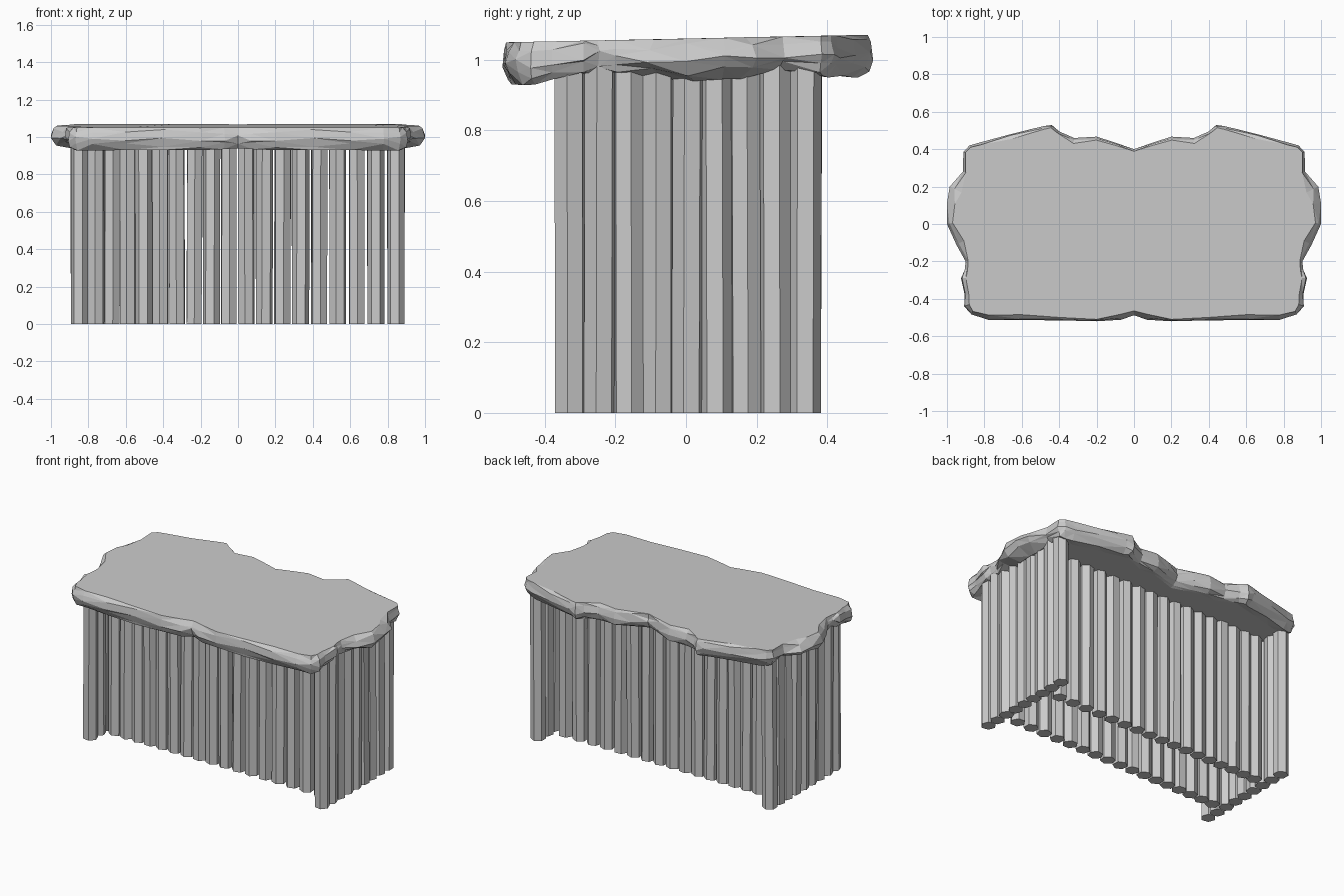
import bpy, bmesh, math, random
from mathutils import Vector

random.seed(4)
cube = bpy.data.objects.get("Cube")
if cube:
    bpy.data.objects.remove(cube)

stone = bpy.data.materials.new("pale grey")
stone.use_nodes = True
GREY = (0.6, 0.6, 0.6, 1)
stone.diffuse_color = GREY
stone.node_tree.nodes["Principled BSDF"].inputs["Base Color"].default_value = GREY


def add_object(name, bm):
    bmesh.ops.recalc_face_normals(bm, faces=bm.faces)
    mesh = bpy.data.meshes.new(name)
    bm.to_mesh(mesh)
    bm.free()
    mesh.materials.append(stone)
    obj = bpy.data.objects.new(name, mesh)
    bpy.context.collection.objects.link(obj)
    return obj


# Post walls: rows of six-sided posts, each turned a little differently
def post_row(name, spots, turns, top):
    bm = bmesh.new()
    for (x, y), turn in zip(spots, turns):
        lean = random.uniform(-.004, .004)
        base, cap = [[bm.verts.new((x + shift + .046 * math.cos(turn + k * math.tau / 6),
                                    y + shift + .046 * math.sin(turn + k * math.tau / 6), z))
                      for k in range(6)] for z, shift in ((0, 0), (top, lean))]
        bm.faces.new(base)
        bm.faces.new(cap)
        for k in range(6):
            j = (k + 1) % 6
            bm.faces.new((base[k], base[j], cap[j], cap[k]))
    add_object(name, bm)


long_xs = [-.76 + .084 * i + .0006 * i * i for i in range(17)]
side_ys = [-.328 + .083 * i for i in range(9)]
long_turns = [random.uniform(0, math.tau) for x in long_xs]
side_turns = [random.uniform(0, math.tau) for y in side_ys]
post_row("front_posts", [(x, -.187) for x in long_xs], long_turns, .965)
post_row("back_posts", [(x, .197) for x in long_xs], long_turns, .965)
post_row("left_posts", [(.845, y) for y in side_ys], side_turns, .985)
post_row("right_posts", [(-.848, y) for y in side_ys], side_turns, .985)

# Slab outline for the +x half, front to back: x, y, height of lower edge
outline = [(0, -.488, .94), (.07, -.512, .935), (.2, -.52, .93), (.4, -.515, .93),
           (.6, -.514, .93), (.78, -.512, .928), (.87, -.483, .928), (.908, -.44, .93),
           (.905, -.38, .945), (.925, -.29, .965), (.905, -.245, .98), (.9, -.2, .965),
           (.95, -.11, .945), (1, 0, .94), (1, .11, .945), (.985, .2, .945),
           (.915, .28, .972), (.912, .385, .965), (.88, .42, .955), (.82, .437, .95),
           (.66, .48, .955), (.49, .522, .95), (.44, .53, .95), (.4, .495, .955),
           (.32, .46, .96), (.2, .467, .955), (.1, .435, .96), (0, .4, .965)]


def inward(i):
    """Unit direction into the slab at an outline point."""
    a = outline[max(i - 1, 0)]
    b = outline[min(i + 1, len(outline) - 1)]
    return Vector((a[1] - b[1], b[0] - a[0])).normalized()


# Rough slab: stacked rings of the outline, from top edge to underside
bm = bmesh.new()
rings = []
for inset, share in [(.02, 1), (.008, .8), (0, .5), (.012, .22), (.035, 0)]:
    ring = []
    for i, (x, y, low) in enumerate(outline):
        high = 1.06 + .02 * y
        wide = 2.4 if x > .93 else 1
        d = inset * wide * random.uniform(.5, 1.5)
        z = low + (high - low) * share
        if 0 < share < 1:
            z += random.uniform(-.014, .014)
        n = inward(i)
        px = 0 if x == 0 else x + n.x * d
        ring.append(bm.verts.new((px, y + n.y * d, z)))
    rings.append(ring)
rings.append([bm.verts.new((x * .88, y * .85, .957)) for x, y, low in outline])
for upper, lower in zip(rings, rings[1:]):
    for i in range(len(outline) - 1):
        bm.faces.new((upper[i], upper[i + 1], lower[i + 1], lower[i]))
bmesh.ops.triangulate(bm, faces=bm.faces[:], quad_method='SHORT_EDGE')
bm.faces.new(rings[0])
bm.faces.new(rings[-1][::-1])
slab = add_object("table_slab", bm)
mirror = slab.modifiers.new("mirror", 'MIRROR')
mirror.use_axis[0] = True
mirror.use_clip = True
